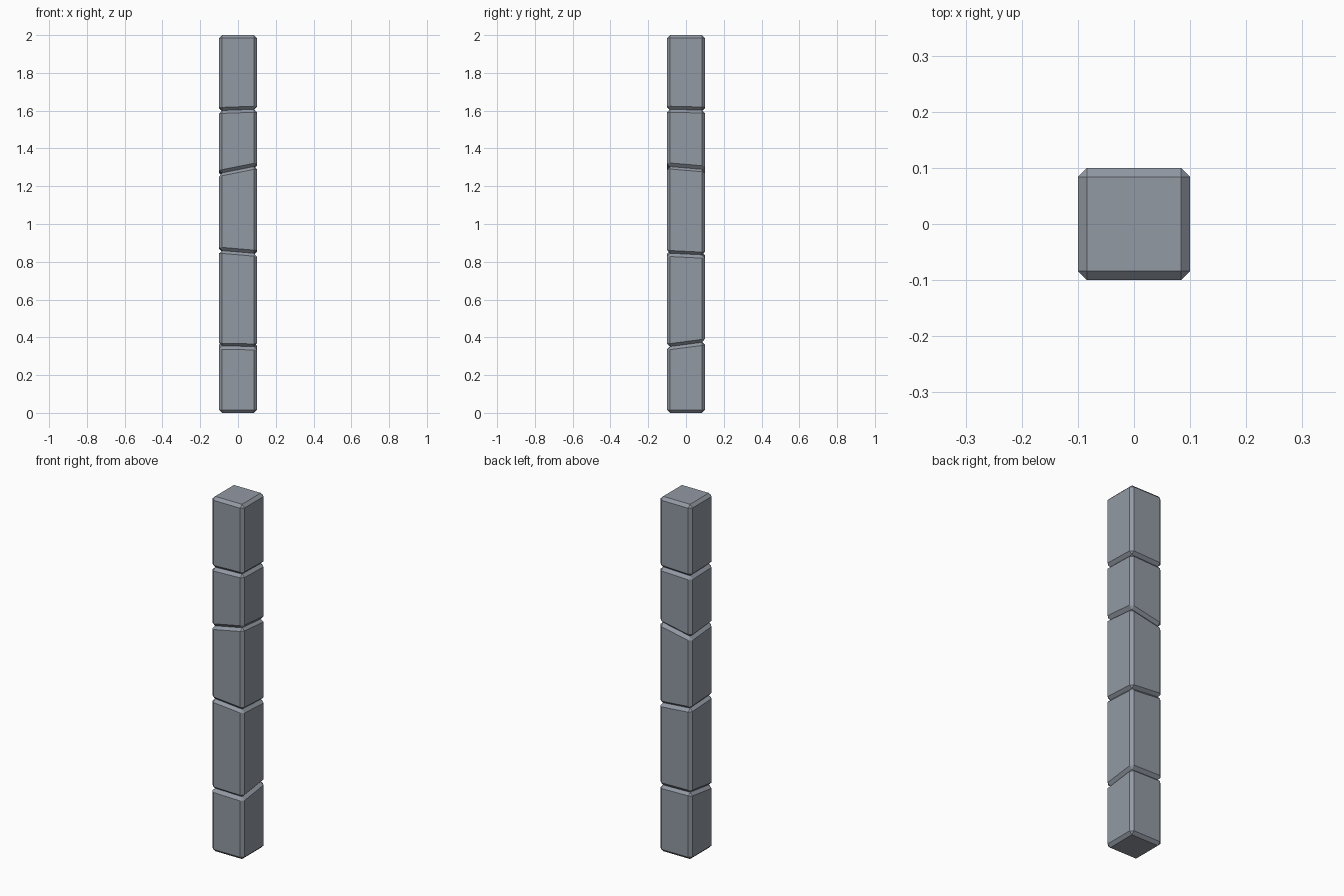
import bpy
import bmesh

if "Cube" in bpy.data.objects:
    bpy.data.objects.remove(bpy.data.objects["Cube"])

HALF = 0.1      # half width of the square pillar
BEVEL = 0.016   # flat chamfer on every stone edge

stone = bpy.data.materials.new("grey_stone")
stone.diffuse_color = (0.29, 0.32, 0.37, 1)
stone.use_nodes = True
stone.node_tree.nodes["Principled BSDF"].inputs["Base Color"].default_value = stone.diffuse_color

# Joint planes from bottom to top: centre height, slope along x, slope along y
joints = [
    (0.0, 0.0, 0.0),
    (0.364, -0.02, 0.13),
    (0.848, -0.085, -0.05),
    (1.28, 0.2, -0.085),
    (1.602, 0.035, -0.025),
    (2.0, 0.0, 0.0),
]


def stone_block(name, bottom, top):
    """Square block between two sloped joint planes, chamfered all round."""
    bm = bmesh.new()
    bmesh.ops.create_cube(bm, size=2 * HALF)
    for v in bm.verts:
        z, sx, sy = top if v.co.z > 0 else bottom
        v.co.z = z + sx * v.co.x + sy * v.co.y
    bmesh.ops.bevel(bm, geom=bm.edges[:], offset=BEVEL, offset_type='OFFSET',
                    segments=1, profile=0.5, affect='EDGES')
    bmesh.ops.recalc_face_normals(bm, faces=bm.faces[:])
    mesh = bpy.data.meshes.new(name)
    bm.to_mesh(mesh)
    bm.free()
    mesh.materials.append(stone)
    bpy.context.collection.objects.link(bpy.data.objects.new(name, mesh))


# Stack of five stones forming the pillar
for i, (low, high) in enumerate(zip(joints, joints[1:]), 1):
    stone_block(f"pillar_stone_{i}", low, high)
